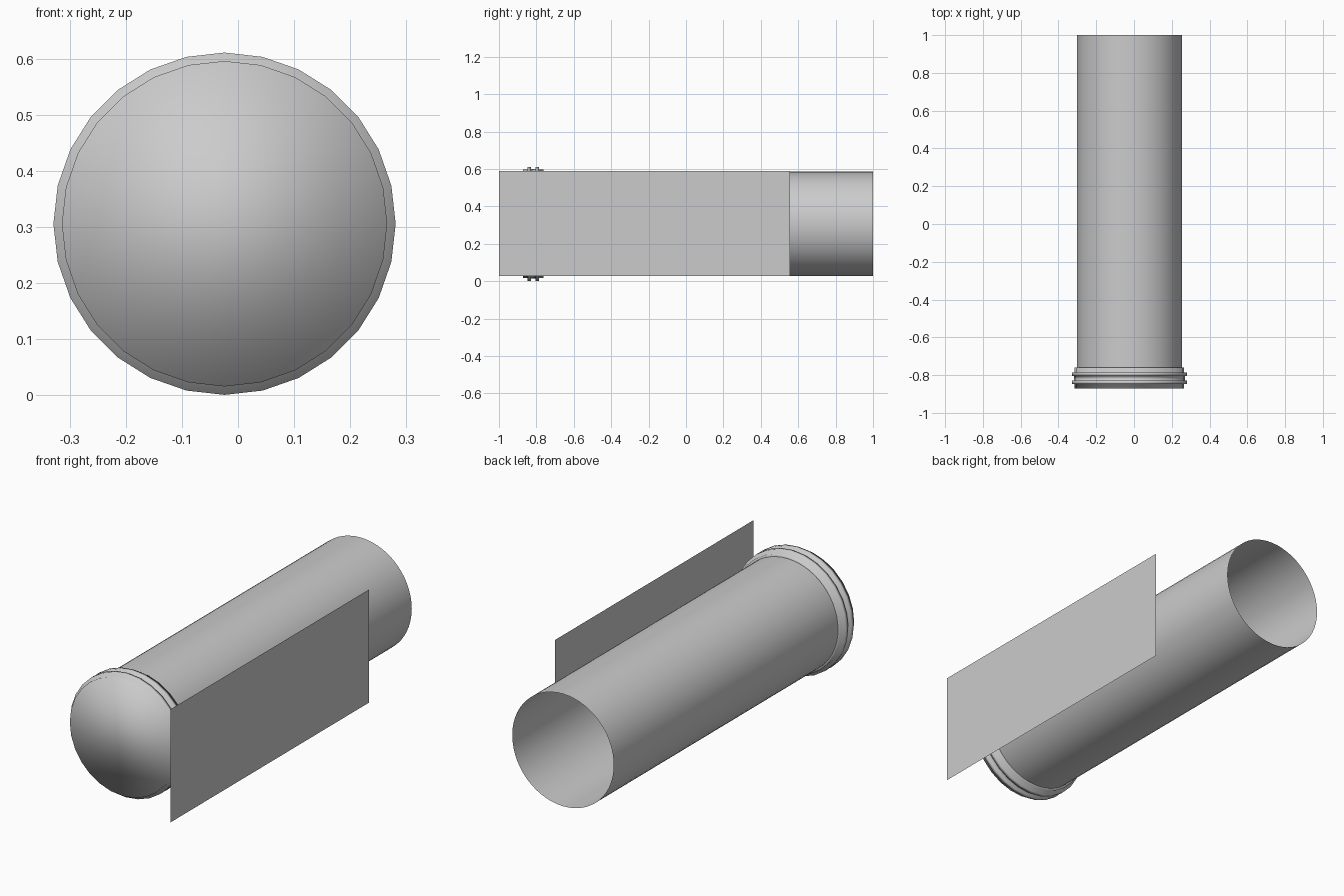
import bpy, bmesh, math

if "Cube" in bpy.data.objects:
    bpy.data.objects.remove(bpy.data.objects["Cube"])

CX, CZ = -0.024, 0.306   # tube axis, running along y


def lathe(name, profile, sides, cap_front=False):
    """Spin (radius, y) points round the tube axis."""
    bm = bmesh.new()
    rings = []
    for r, y in profile:
        rings.append([bm.verts.new((CX + r * math.cos(a), y, CZ + r * math.sin(a)))
                      for a in (2 * math.pi * i / sides for i in range(sides))])
    for lo, hi in zip(rings, rings[1:]):
        for i in range(sides):
            j = (i + 1) % sides
            bm.faces.new((lo[i], lo[j], hi[j], hi[i]))
    if cap_front:
        bm.faces.new(rings[0])
    bmesh.ops.recalc_face_normals(bm, faces=bm.faces)
    for f in bm.faces:
        f.smooth = True
    me = bpy.data.meshes.new(name)
    bm.to_mesh(me)
    bm.free()
    ob = bpy.data.objects.new(name, me)
    bpy.context.collection.objects.link(ob)
    return ob


# Open-backed tube
lathe("tube", [(0.279, -0.85), (0.279, 1.0)], 56)

# End cap with two raised ribs and a flat, softly shaded front
lathe("end_cap", [(0.290, -0.872), (0.290, -0.848), (0.305, -0.848), (0.305, -0.829),
                  (0.293, -0.829), (0.293, -0.804), (0.305, -0.804), (0.305, -0.785),
                  (0.290, -0.785), (0.290, -0.761), (0.279, -0.761)], 28, cap_front=True)

# Flat upright panel beside the tube
me = bpy.data.meshes.new("side_panel")
me.from_pydata([(0.329, -1.0, 0.028), (0.329, 0.557, 0.028),
                (0.329, 0.557, 0.59), (0.329, -1.0, 0.59)], [], [(0, 1, 2, 3)])
bpy.context.collection.objects.link(bpy.data.objects.new("side_panel", me))
